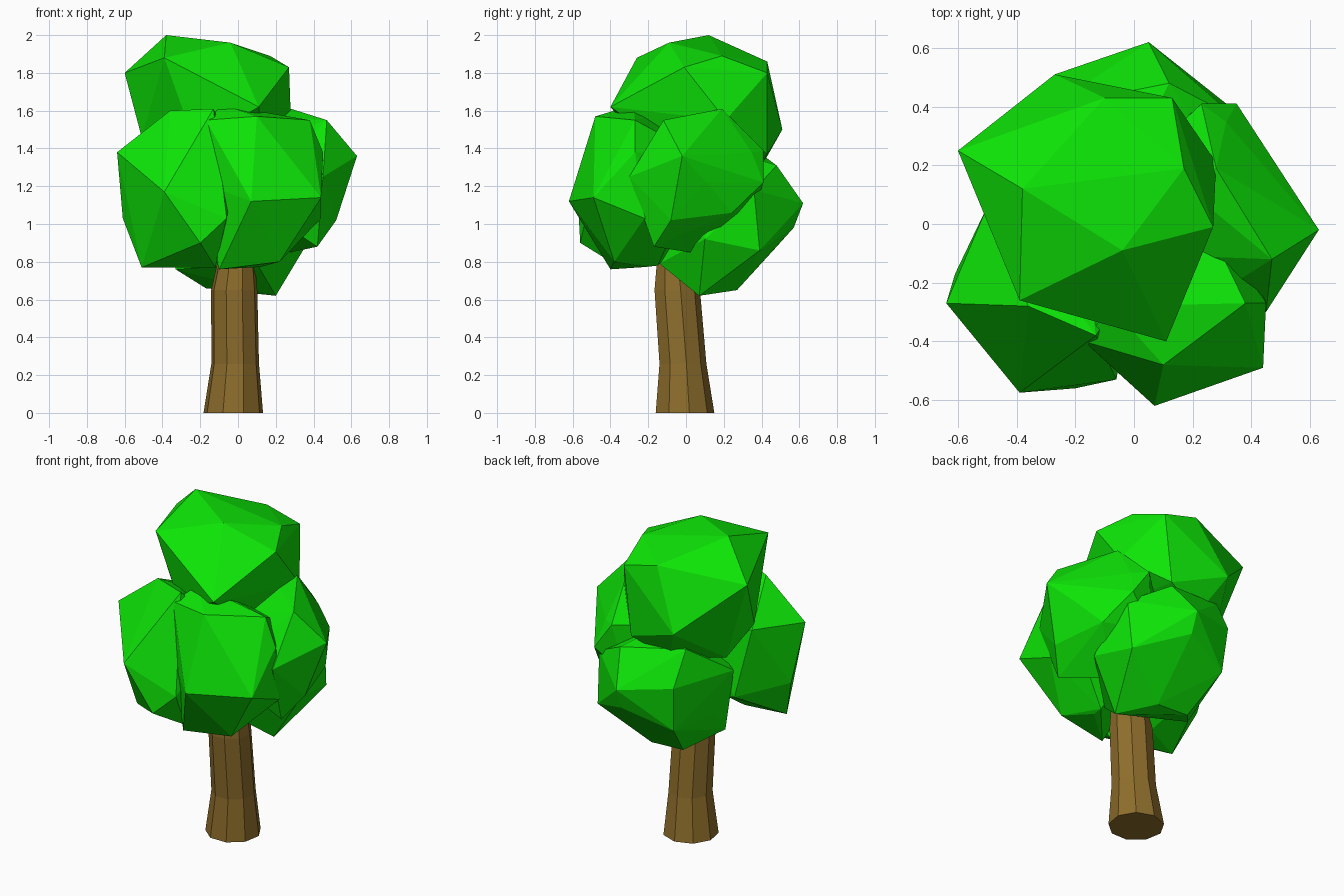
import bpy, bmesh, math, random
from mathutils import Vector

random.seed(4)


def material(name, rgb):
    m = bpy.data.materials.new(name)
    m.diffuse_color = (*rgb, 1)
    return m


LEAF = material("leaf_green", (0.004, 0.78, 0.002))
BARK = material("bark_brown", (0.27, 0.155, 0.025))


def finish(bm, name, mat):
    bmesh.ops.recalc_face_normals(bm, faces=bm.faces)
    me = bpy.data.meshes.new(name)
    bm.to_mesh(me)
    bm.free()
    me.materials.append(mat)
    bpy.context.collection.objects.link(bpy.data.objects.new(name, me))


def leaf_clump(name, centre, radii, corners):
    """Faceted clump: hull around a rough round core plus its main corners."""
    bm = bmesh.new()
    bmesh.ops.create_icosphere(bm, subdivisions=1, radius=1)
    core = [v.co * random.uniform(0.93, 1.03) for v in bm.verts]
    bm.clear()
    for p in core:
        bm.verts.new([c + r * q for c, r, q in zip(centre, radii, p)])
    for c in corners:
        bm.verts.new(c)
    bmesh.ops.convex_hull(bm, input=bm.verts[:])
    loose = [v for v in bm.verts if not v.link_faces]
    bmesh.ops.delete(bm, geom=loose, context='VERTS')
    finish(bm, name, LEAF)


# Trunk: nine-sided rings (x, y, z, radius) that lean and taper
SIDES = 9
bm = bmesh.new()
rings = []
for x, y, z, r in [(-.025, -.01, 0, .16), (-.015, -.02, .26, .128),
                   (-.02, -.05, .65, .124), (-.01, -.06, .80, .10),
                   (-.01, -.06, .95, .08)]:
    rings.append([bm.verts.new((x + r * math.cos(math.tau * (i + .25) / SIDES),
                                y + r * math.sin(math.tau * (i + .25) / SIDES), z))
                  for i in range(SIDES)])
for a, b in zip(rings, rings[1:]):
    for i in range(SIDES):
        j = (i + 1) % SIDES
        bm.faces.new((a[i], a[j], b[j], b[i]))
bm.faces.new(rings[0])
bm.faces.new(rings[-1])
finish(bm, "trunk", BARK)

# Crown clump at the top
leaf_clump("crown_leaves", (-.13, .06, 1.56), (.36, .36, .32), [
    (-.38, .12, 2.0), (-.04, -.09, 1.96), (.17, .19, 1.89), (-.39, -.26, 1.88),
    (.11, -.40, 1.62), (-.60, .25, 1.80), (-.10, .43, 1.86), (-.27, .51, 1.50),
    (.13, .43, 1.80), (.27, -.01, 1.83), (.28, .21, 1.55), (-.51, .05, 1.46),
    (.08, .43, 1.37), (-.42, .20, 1.28), (-.15, .38, 1.27)])

# Front left clump
leaf_clump("left_leaves", (-.28, -.18, 1.16), (.31, .34, .38), [
    (-.64, -.27, 1.38), (-.61, -.17, 1.03), (-.51, -.27, .77), (-.39, -.575, 1.17),
    (-.36, -.28, 1.60), (-.20, -.56, .90), (-.06, -.53, 1.03), (-.12, -.35, .77),
    (-.50, .06, 1.42), (-.13, -.38, 1.61), (-.42, .12, 1.00)])

# Front right clump
leaf_clump("front_leaves", (.12, -.21, 1.18), (.33, .33, .40), [
    (.07, -.62, 1.12), (.44, -.49, 1.14), (.10, -.48, 1.57), (.38, -.27, 1.55),
    (.45, -.27, 1.38), (-.17, -.40, 1.55), (-.08, -.28, 1.63), (-.10, -.40, .76),
    (.22, -.38, .80), (.44, -.22, 1.03), (-.15, -.42, 1.20), (.12, -.15, .78)])

# Right clump
leaf_clump("right_leaves", (.24, .07, 1.22), (.28, .34, .37), [
    (.63, -.02, 1.36), (.54, .11, 1.22), (.47, -.12, 1.55), (.28, .19, 1.61),
    (.35, .41, 1.22), (.23, .41, 1.39), (.52, -.08, 1.02), (.42, -.17, .88),
    (.36, .27, 1.06), (.45, -.30, 1.25), (.34, .0, .90)])

# Back clump, the lowest one
leaf_clump("back_leaves", (-.02, .20, 1.06), (.37, .31, .35), [
    (.05, .62, 1.11), (.20, .07, .62), (-.17, .27, .66), (-.33, .08, .76),
    (.34, .39, .86), (.05, .57, .98), (-.27, .51, 1.16), (-.25, .48, .88),
    (.12, .48, 1.31), (-.43, .14, 1.18), (.05, .27, .65), (.35, .36, 1.18),
    (-.28, .40, 1.37), (.10, -.14, .79), (.38, .10, .92)])
